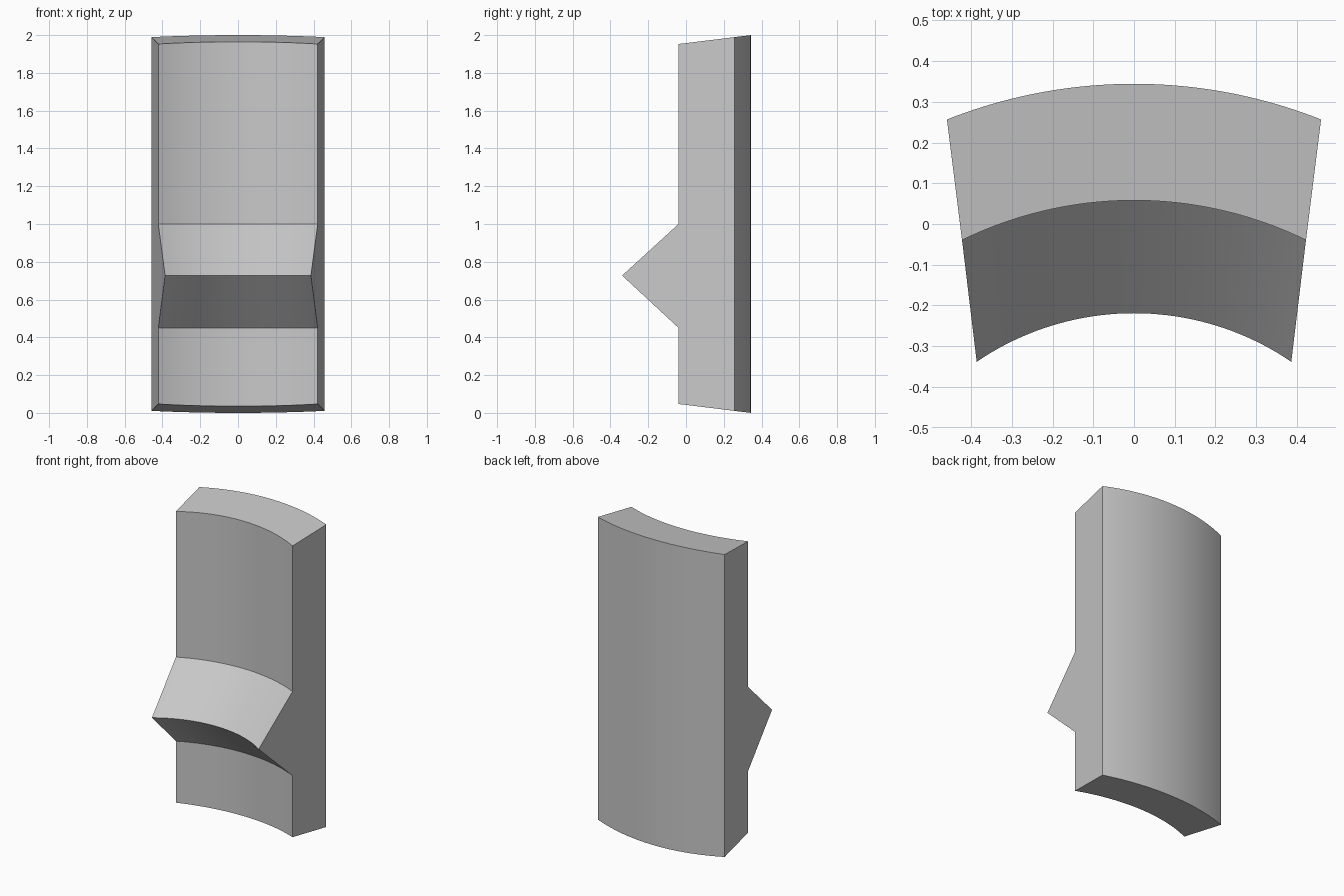
import bpy, bmesh, math

cube = bpy.data.objects.get("Cube")
if cube:
    bpy.data.objects.remove(cube, do_unlink=True)

mat = bpy.data.materials.new("light grey")
mat.use_nodes = True
grey = (0.58, 0.58, 0.58, 1)
mat.diffuse_color = grey
mat.node_tree.nodes["Principled BSDF"].inputs["Base Color"].default_value = grey

SEGMENTS = 40
CENTRE_Y = -0.904      # shared axis of all the arcs
BACK_Y = 0.344         # rearmost point of the panel
SLOPE = 0.123          # draft of the sides and the end caps

# radius and half width of each arc
BACK = (BACK_Y - CENTRE_Y, 0.459)
FRONT = (0.962, 0.422)
TIP = (0.685, 0.386)

bm = bmesh.new()


def arc(shape, height):
    """Row of vertices along a concentric arc; height depends on y."""
    radius, half_width = shape
    half = math.asin(half_width / radius)
    row = []
    for i in range(SEGMENTS + 1):
        a = half * (2 * i / SEGMENTS - 1)
        y = CENTRE_Y + radius * math.cos(a)
        row.append(bm.verts.new((radius * math.sin(a), y, height(y))))
    return row


def level(z):
    return lambda y: z


def bottom(y):
    return SLOPE * (BACK_Y - y)


def top(y):
    return 2 - bottom(y)


# closed side profile swept across the panel: back, front and pointed ridge
rows = [arc(BACK, bottom), arc(FRONT, bottom), arc(FRONT, level(0.45)),
        arc(TIP, level(0.727)), arc(FRONT, level(1.0)),
        arc(FRONT, top), arc(BACK, top)]
for a, b in zip(rows, rows[1:] + rows[:1]):
    for i in range(SEGMENTS):
        bm.faces.new((a[i], a[i + 1], b[i + 1], b[i]))

# flat side walls
for end in (0, -1):
    bm.faces.new([row[end] for row in rows])
bmesh.ops.recalc_face_normals(bm, faces=bm.faces)

mesh = bpy.data.meshes.new("curved_panel")
bm.to_mesh(mesh)
bm.free()
mesh.materials.append(mat)
panel = bpy.data.objects.new("curved_panel_with_ridge", mesh)
bpy.context.collection.objects.link(panel)

bpy.ops.object.select_all(action="DESELECT")
panel.select_set(True)
bpy.context.view_layer.objects.active = panel
bpy.ops.object.shade_smooth_by_angle(angle=math.radians(30))
